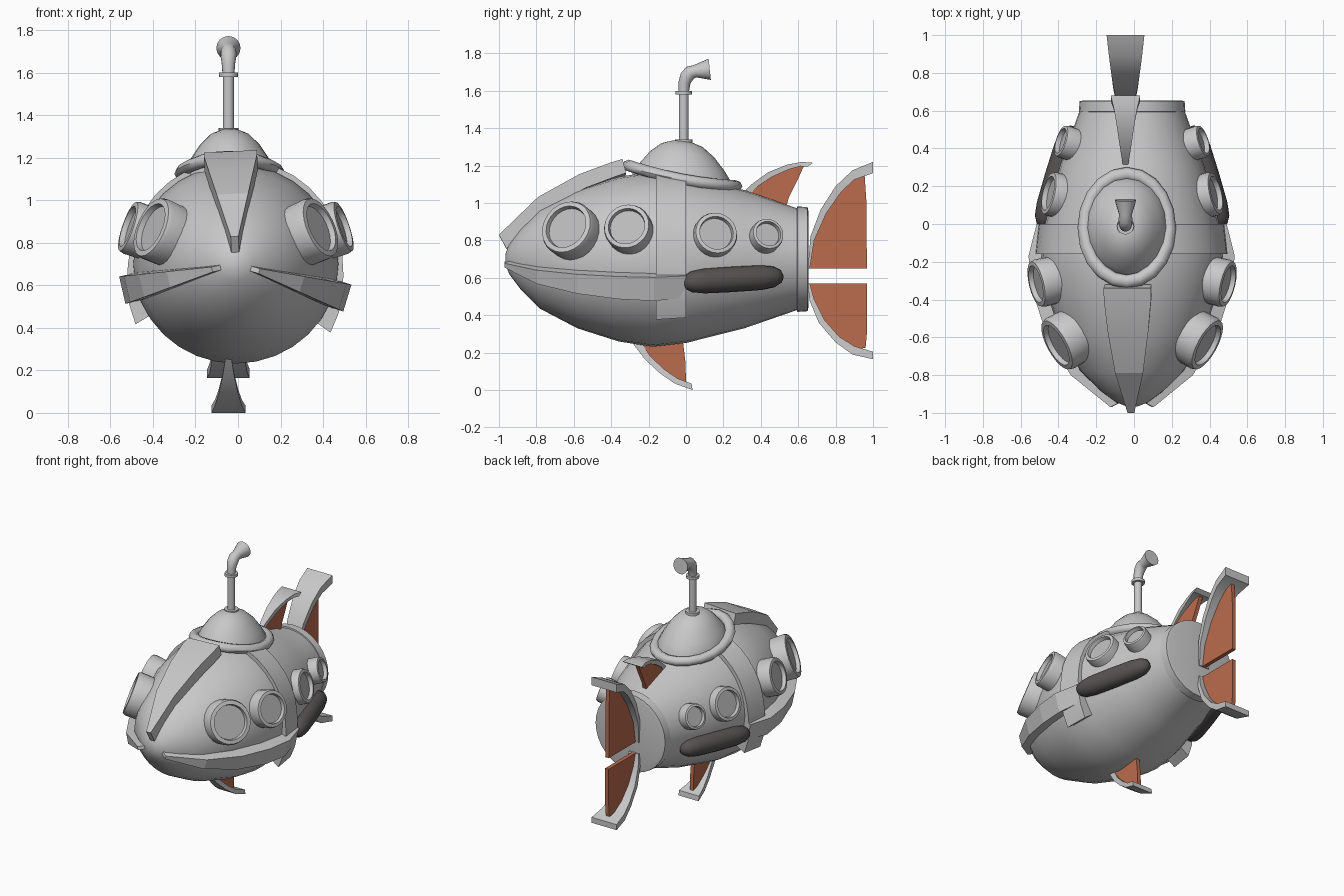
import bpy, bmesh, math
from mathutils import Vector, Matrix

if "Cube" in bpy.data.objects:
    bpy.data.objects.remove(bpy.data.objects["Cube"])

CX, CZ = -0.01, 0.70      # hull axis
FX = -0.045               # fin and periscope centre line


def material(name, rgb):
    m = bpy.data.materials.new(name)
    m.diffuse_color = (*rgb, 1)
    m.use_nodes = True
    m.node_tree.nodes["Principled BSDF"].inputs["Base Color"].default_value = m.diffuse_color
    return m


GREY = material("light_grey_metal", (0.58, 0.58, 0.58))
GLASS = material("window_grey", (0.50, 0.50, 0.50))
ORANGE = material("fin_orange", (0.50, 0.145, 0.075))
DARK = material("dark_pod", (0.095, 0.085, 0.085))


def loft(name, rings, mat, closed=False, angle=35):
    """Skin a list of equal-length point rings."""
    bm = bmesh.new()
    vs = [[bm.verts.new(p) for p in r] for r in rings]
    n = len(vs[0])
    for i in range(len(vs) if closed else len(vs) - 1):
        a, b = vs[i], vs[(i + 1) % len(vs)]
        for j in range(n):
            k = (j + 1) % n
            bm.faces.new((a[j], a[k], b[k], b[j]))
    if not closed:
        bm.faces.new(vs[0])
        bm.faces.new(vs[-1])
    bmesh.ops.recalc_face_normals(bm, faces=bm.faces)
    me = bpy.data.meshes.new(name)
    bm.to_mesh(me)
    bm.free()
    me.materials.append(mat)
    ob = bpy.data.objects.new(name, me)
    bpy.context.collection.objects.link(ob)
    bpy.ops.object.select_all(action='DESELECT')
    bpy.context.view_layer.objects.active = ob
    ob.select_set(True)
    bpy.ops.object.shade_smooth_by_angle(angle=math.radians(angle))
    return ob


def circle(r, h, n, mat, sx=1.0, sy=1.0):
    return [mat @ Vector((r * sx * math.cos(2 * math.pi * i / n),
                          r * sy * math.sin(2 * math.pi * i / n), h)) for i in range(n)]


def lathe(name, profile, frame, mat, n=24, sx=1.0, sy=1.0, angle=35):
    """Revolve (radius, height) points round the local z of frame."""
    return loft(name, [circle(r, h, n, frame, sx, sy) for r, h in profile], mat, angle=angle)


def frame_at(pos, axis):
    return Matrix.Translation(pos) @ Vector(axis).to_track_quat('Z', 'Y').to_matrix().to_4x4()


# hull, lathed along y
hull_frame = Matrix.Translation((CX, 0, CZ)) @ Matrix.Rotation(-math.pi / 2, 4, 'X')
hull = [(0.03, -0.965), (0.08, -0.945), (0.16, -0.885), (0.265, -0.78), (0.37, -0.58), (0.44, -0.36),
        (0.468, -0.18), (0.448, 0.0), (0.37, 0.31), (0.27, 0.60), (0.265, 0.64)]
lathe("hull", hull, hull_frame, GREY, n=32, sx=1.03)
lathe("stern_ring", [(0.25, 0.59), (0.282, 0.595), (0.278, 0.65), (0.255, 0.655)],
      hull_frame, GREY, n=32)

# raised band round the middle, flared at its lower ends
rings = []
for i in range(25):
    t = i / 24
    a = math.radians(-36 + 247 * t)
    low = max(0, abs(t - 0.5) * 2 - 0.72) / 0.28
    r = 0.49 + 0.012 * abs(math.cos(a)) + 0.05 * low
    rings.append([(CX + q * math.cos(a), y, CZ + q * math.sin(a))
                  for q, y in ((0.42, -0.16), (r, -0.16), (r - 0.018, 0.0), (0.42, 0.0))])
loft("middle_band", rings, GREY, angle=25)


# tapering bumper strips on nose top and both sides
def bumper(name, pts, deg, w0, w1, end_shift):
    a = math.radians(deg)
    rad = Vector((math.cos(a), 0, math.sin(a)))
    tan = Vector((-math.sin(a), 0, math.cos(a)))
    base = Vector((CX, 0, CZ))
    rings = []
    r0, r1 = pts[0][1], pts[-2][1]
    for k, (y, r) in enumerate(pts):
        f = min(1, (r - r0) / (r1 - r0))
        w = w0 + (w1 - w0) * f
        yi = y + 0.04 + (end_shift - 0.04) * k / (len(pts) - 1)
        rings.append([base + rad * q + tan * s * w + Vector((0, yy, 0))
                      for q, yy, s in ((r, y, -1), (r, y, 1), (r - 0.075, yi, 1), (r - 0.075, yi, -1))])
    loft(name, rings, GREY, angle=10)


bumper("nose_strip_top", [(-1.0, 0.13), (-0.79, 0.33), (-0.57, 0.45), (-0.40, 0.512), (-0.34, 0.53)],
       92.8, 0.018, 0.125, 0.02)
side = [(-0.97, 0.115), (-0.80, 0.325), (-0.58, 0.455), (-0.36, 0.525), (-0.17, 0.548), (0.0, 0.505)]
bumper("side_bumper_right", side, -17, 0.012, 0.066, 0.0)
bumper("side_bumper_left", side, 193, 0.012, 0.066, 0.0)

# conning dome with its draped rim
DX, DY = -0.038, -0.02
dome_frame = Matrix.Translation((DX, DY, 0)) @ Matrix.Shear('XY', 4, (0, 0))
dome_frame[2][1] = -0.10
lathe("dome", [(1.0, 1.04), (0.97, 1.13), (0.82, 1.195), (0.62, 1.262), (0.40, 1.31), (0.18, 1.33),
               (0.03, 1.333)], dome_frame, GREY, n=20, sx=0.225, sy=0.275)
rings = []
for i in range(20):
    a = 2 * math.pi * i / 20
    c, s = math.cos(a), math.sin(a)
    z = 1.145 - 0.055 * s - 0.02 * c * c
    rings.append([(DX + (0.225 + 0.036 * math.cos(b)) * c, DY + (0.285 + 0.036 * math.cos(b)) * s,
                   z + 0.032 * math.sin(b)) for b in (math.pi * k / 4 for k in range(8))])
loft("dome_rim", rings, GREY, closed=True, angle=50)

# periscope: tube, collars, bent horn
up = Matrix.Translation((FX, -0.012, 0))
lathe("periscope_tube", [(0.026, 1.30), (0.026, 1.60)], up, GREY, n=16)
lathe("periscope_base_collar", [(0.047, 1.31), (0.047, 1.34)], up, GREY, n=16)
lathe("periscope_top_collar", [(0.044, 1.58), (0.044, 1.60)], up, GREY, n=16)
rings = []
for y, z, r, deg in ((-0.012, 1.595, 0.028, 0), (-0.008, 1.645, 0.032, 8), (0.004, 1.675, 0.037, 30),
                     (0.022, 1.697, 0.037, 55), (0.05, 1.705, 0.034, 78), (0.127, 1.715, 0.057, 84)):
    t = math.radians(deg)
    rings.append(circle(r, 0, 16, frame_at((FX, y, z), (0, math.sin(t), math.cos(t)))))
loft("periscope_horn", rings, GREY, angle=50)


# fins: a widening curved trim and an orange web behind it
def fin(name, outer, inner, w0, w1, web_back):
    rings = []
    for k, (o, i) in enumerate(zip(outer, inner)):
        w = w0 + (w1 - w0) * k / (len(outer) - 1)
        rings.append([(FX - w, *o), (FX + w, *o), (FX + w, *i), (FX - w, *i)])
    loft(name + "_trim", rings, GREY, angle=30)
    poly = [((o[0] + 2 * i[0]) / 3, (o[1] + 2 * i[1]) / 3) for o, i in zip(outer[:-1], inner[:-1])] + web_back
    loft(name + "_web", [[(FX + s, y, z) for y, z in poly] for s in (-0.014, 0.014)], ORANGE)


fin("dorsal_fin",
    [(0.27, 1.02), (0.35, 1.10), (0.44, 1.165), (0.54, 1.205), (0.62, 1.22), (0.68, 1.215)],
    [(0.31, 1.00), (0.37, 1.08), (0.46, 1.14), (0.55, 1.18), (0.61, 1.197), (0.65, 1.195)],
    0.006, 0.078, [(0.63, 1.197), (0.595, 1.12), (0.55, 1.03), (0.52, 0.92), (0.33, 0.95)])
fin("tail_fin_upper",
    [(0.652, 0.65), (0.665, 0.82), (0.72, 0.965), (0.80, 1.09), (0.89, 1.175), (1.0, 1.22)],
    [(0.662, 0.65), (0.685, 0.80), (0.75, 0.945), (0.83, 1.06), (0.90, 1.125), (1.0, 1.16)],
    0.04, 0.10, [(0.955, 1.15), (0.965, 1.0), (0.967, 0.65)])
fin("tail_fin_lower",
    [(0.652, 0.57), (0.66, 0.48), (0.71, 0.36), (0.80, 0.255), (0.89, 0.19), (1.0, 0.165)],
    [(0.662, 0.57), (0.685, 0.485), (0.74, 0.375), (0.82, 0.285), (0.90, 0.235), (1.0, 0.205)],
    0.04, 0.10, [(0.96, 0.225), (0.967, 0.30), (0.967, 0.57)])
fin("keel_fin",
    [(-0.30, 0.27), (-0.22, 0.165), (-0.14, 0.09), (-0.06, 0.035), (0.035, 0.0)],
    [(-0.25, 0.27), (-0.19, 0.18), (-0.115, 0.11), (-0.045, 0.062), (0.03, 0.035)],
    0.012, 0.08, [(0.0, 0.045), (-0.003, 0.15), (-0.02, 0.29)])

# portholes and side pods, mirrored
for side_name, s in (("right", 1), ("left", -1)):
    for k, (x, y, z, r, slope) in enumerate(((0.37, -0.625, 0.86, 0.152, -0.5),
                                             (0.475, -0.31, 0.865, 0.128, -0.22),
                                             (0.41, 0.155, 0.83, 0.118, 0.22),
                                             (0.345, 0.43, 0.825, 0.088, 0.30))):
        radial = Vector((s * x, 0, z - CZ)).normalized()
        f = frame_at((CX + s * x, y, z), radial + Vector((0, slope, 0)))
        lathe(f"porthole_{side_name}_{k + 1}",
              [(r * 0.98, -0.09), (r, 0.015), (r * 0.95, 0.035), (r * 0.78, 0.038), (r * 0.74, 0.008)],
              f, GREY, n=24)
        lathe(f"porthole_glass_{side_name}_{k + 1}", [(r * 0.75, 0.005), (r * 0.75, 0.012)], f, GLASS, n=24)
    pod = frame_at((CX + s * 0.395, 0.25, 0.592), (-s * 0.30, 1, 0.06))
    lathe(f"side_pod_{side_name}",
          [(0.012, -0.28), (0.035, -0.268), (0.056, -0.23), (0.066, -0.16), (0.068, 0.0),
           (0.066, 0.16), (0.056, 0.23), (0.035, 0.268), (0.012, 0.28)], pod, DARK, n=16, angle=60)
